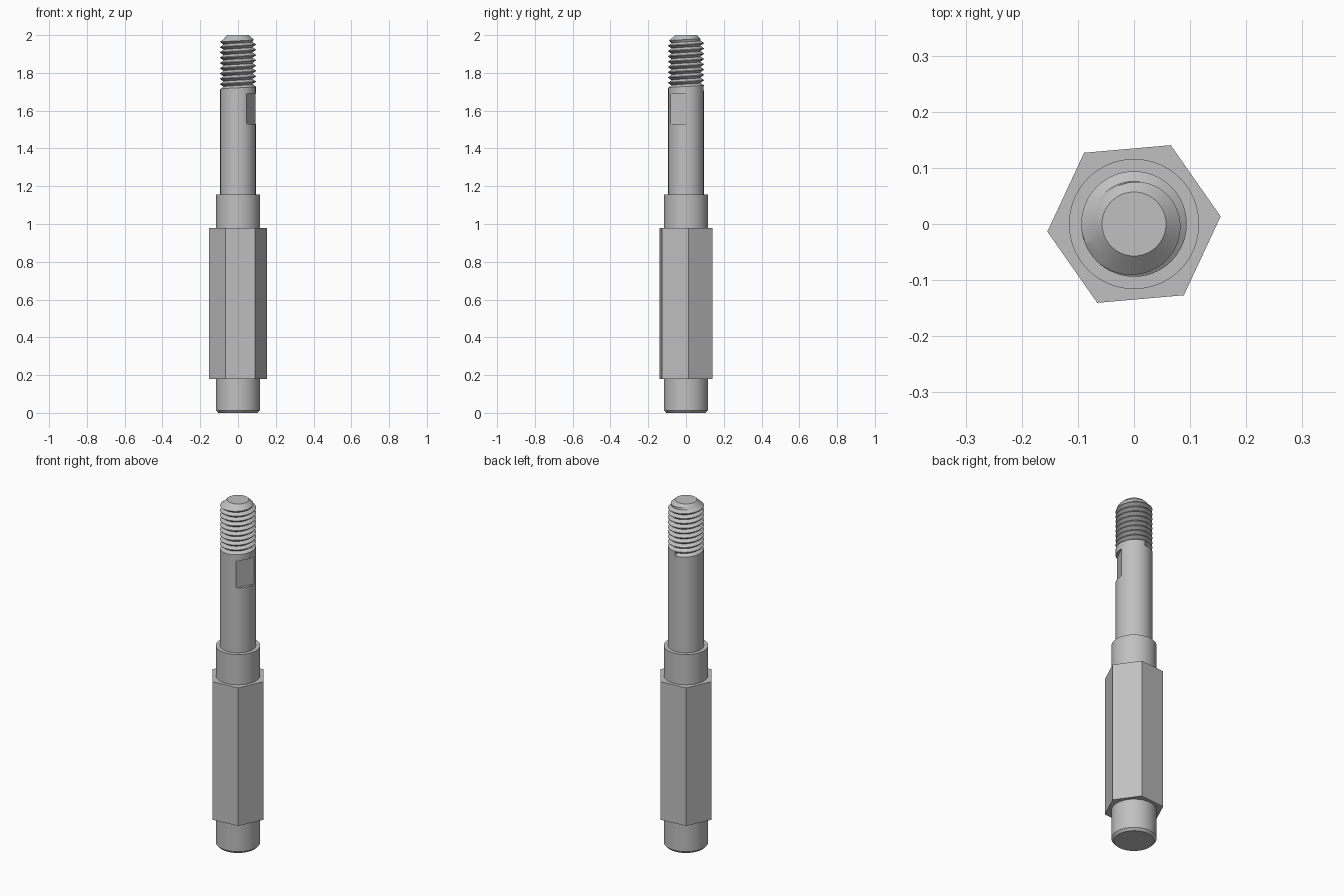
import bpy, bmesh
from math import sin, cos, pi, radians
from mathutils import Matrix

cube = bpy.data.objects.get("Cube")
if cube:
    bpy.data.objects.remove(cube, do_unlink=True)

SIDES = 96
steel = bpy.data.materials.new("grey_steel")
steel.use_nodes = True
grey = (0.53, 0.53, 0.53, 1)
steel.diffuse_color = grey
steel.node_tree.nodes["Principled BSDF"].inputs["Base Color"].default_value = grey


def finish(name, bm, smooth=True):
    mesh = bpy.data.meshes.new(name)
    bm.to_mesh(mesh)
    bm.free()
    mesh.materials.append(steel)
    obj = bpy.data.objects.new(name, mesh)
    bpy.context.collection.objects.link(obj)
    bpy.ops.object.select_all(action='DESELECT')
    obj.select_set(True)
    bpy.context.view_layer.objects.active = obj
    if smooth:
        bpy.ops.object.shade_smooth_by_angle(angle=radians(30))
    return obj


def turned(name, profile, sides=SIDES, turn=0.0, smooth=True):
    """Closed solid turned around z from (radius, height) pairs."""
    bm = bmesh.new()
    rings = [[bm.verts.new((r * cos(turn + 2 * pi * i / sides),
                            r * sin(turn + 2 * pi * i / sides), z))
              for i in range(sides)] for r, z in profile]
    for low, high in zip(rings, rings[1:]):
        for i in range(sides):
            j = (i + 1) % sides
            bm.faces.new((low[i], low[j], high[j], high[i]))
    bm.faces.new(rings[0][::-1])
    bm.faces.new(rings[-1])
    return finish(name, bm, smooth)


# Lower body
COLLAR, SHAFT = 0.116, 0.094
turned("base_spigot", [(0.104, 0), (COLLAR, 0.013), (COLLAR, 0.18)])
turned("hex_body", [(0.155, 0.18), (0.155, 0.98)], 6, radians(5), False)
turned("upper_collar", [(COLLAR, 0.98), (COLLAR, 1.155)])

# Shaft with one milled wrench flat
THREAD_START = 1.70
shaft = turned("shaft", [(SHAFT, 1.155), (SHAFT, THREAD_START)])
bm = bmesh.new()
bmesh.ops.create_cube(bm, size=1, matrix=(
    Matrix.Rotation(radians(-27), 4, 'Z')
    @ Matrix.Translation((0.078 + 0.05, 0, 1.61))
    @ Matrix.Diagonal((0.1, 0.3, 0.16, 1))))
cutter = finish("flat_cutter", bm, False)
cutter.hide_render = True
cut = shaft.modifiers.new("wrench_flat", 'BOOLEAN')
cut.operation = 'DIFFERENCE'
cut.solver = 'EXACT'
cut.object = cutter
bpy.context.view_layer.objects.active = shaft
bpy.ops.object.modifier_apply(modifier=cut.name)
bpy.data.objects.remove(cutter, do_unlink=True)

# Threaded end: a V groove wound up the rod, clipped by the tip chamfer
TOP, TIP, PITCH, ROOT = 2.0, 0.057, 0.028, 0.076
GROOVE_START = 1.707
STRIP = ((0, SHAFT), (0.44, ROOT), (0.88, SHAFT))
bm = bmesh.new()
rows = []
for k in range(-2 * SIDES, 12 * SIDES + 1):
    a = pi / 2 + 2 * pi * k / SIDES
    row = []
    for offset, r in STRIP:
        z = GROOVE_START + PITCH * (k / SIDES + offset)
        z = max(THREAD_START, min(TOP, z))
        if k < 0:
            r = SHAFT
        r = min(r, TIP + 1.1 * (TOP - z))
        row.append(bm.verts.new((r * cos(a), r * sin(a), z)))
    rows.append(row)
for k in range(len(rows) - SIDES - 1):
    here = rows[k] + [rows[k + SIDES][0]]
    ahead = rows[k + 1] + [rows[k + SIDES + 1][0]]
    for j in range(3):
        quad = (here[j], ahead[j], ahead[j + 1], here[j + 1])
        heights = [v.co.z for v in quad]
        if min(heights) < TOP and max(heights) > THREAD_START:
            bm.faces.new(quad)
bmesh.ops.delete(bm, geom=[v for v in bm.verts if not v.link_faces], context='VERTS')
bm.faces.new([bm.verts.new((TIP * cos(2 * pi * i / SIDES), TIP * sin(2 * pi * i / SIDES), TOP))
              for i in range(SIDES)])
bmesh.ops.remove_doubles(bm, verts=bm.verts, dist=0.00005)
finish("threaded_end", bm)
